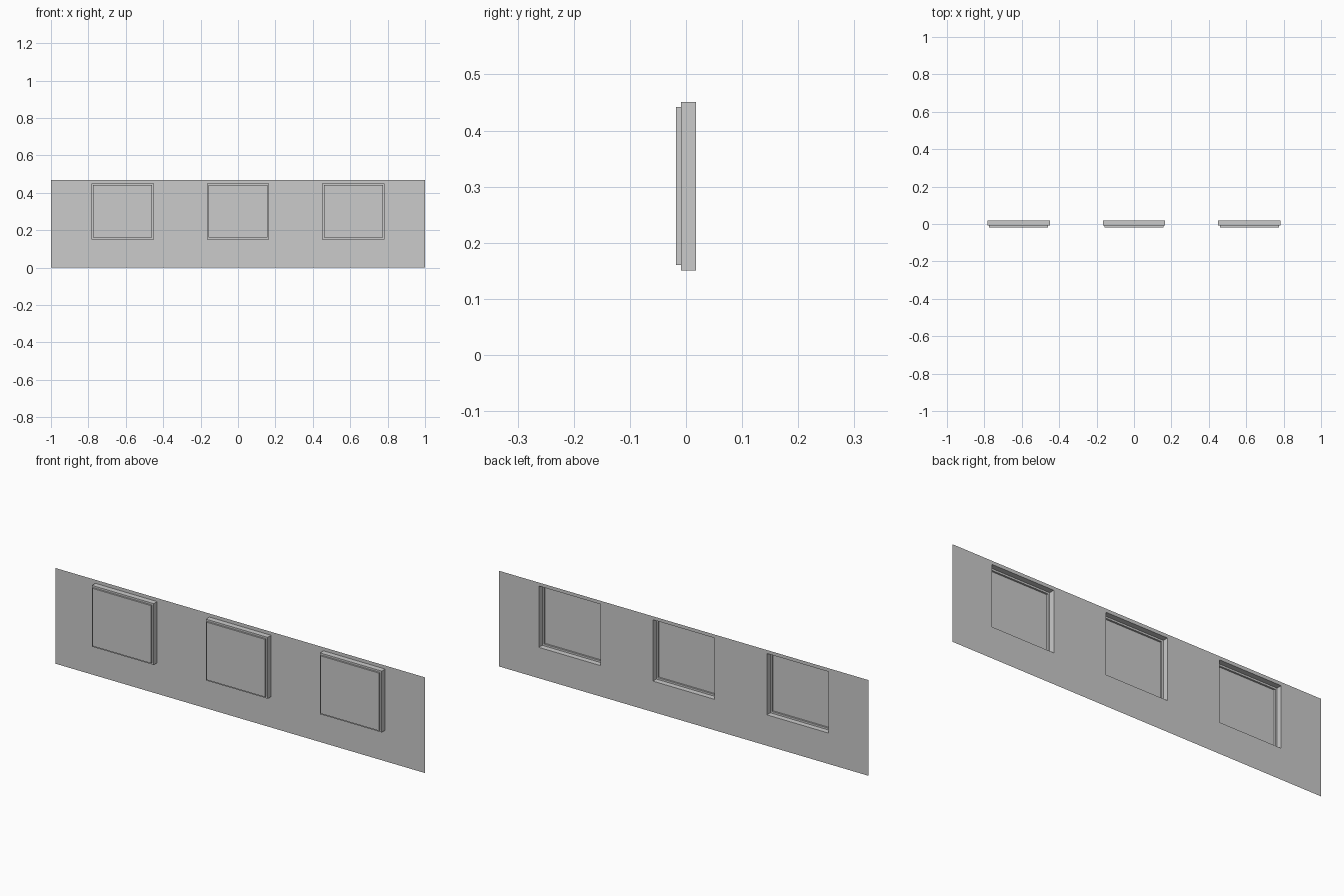
import bpy, bmesh

if "Cube" in bpy.data.objects:
    bpy.data.objects.remove(bpy.data.objects["Cube"])

BACK, MID, FRONT = 0.0175, -0.009, -0.0175
HEIGHT = 0.468
Z0, Z1 = 0.151, 0.451
HALF_W, STEP = 0.167, 0.009
CENTRES = (-0.617, 0.0, 0.617)


def make_object(name, bm):
    mesh = bpy.data.meshes.new(name)
    bm.to_mesh(mesh)
    bm.free()
    obj = bpy.data.objects.new(name, mesh)
    bpy.context.collection.objects.link(obj)
    return obj


def ring(bm, cx, y, inset):
    x0, x1 = cx - HALF_W + inset, cx + HALF_W - inset
    z0, z1 = Z0 + inset, Z1 - inset
    return [bm.verts.new((x, y, z)) for x, z in
            ((x0, z0), (x1, z0), (x1, z1), (x0, z1))]


# Thin wall sheet with three openings
xs = [-1.0] + [c + s * HALF_W for c in CENTRES for s in (-1, 1)] + [1.0]
zs = [0.0, Z0, Z1, HEIGHT]
bm = bmesh.new()
grid = [[bm.verts.new((x, BACK, z)) for z in zs] for x in xs]
for i in range(len(xs) - 1):
    for j in range(len(zs) - 1):
        if j == 1 and i % 2 == 1:
            continue
        bm.faces.new((grid[i][j], grid[i + 1][j],
                      grid[i + 1][j + 1], grid[i][j + 1]))
# merge the coplanar cells so the sheet stays clean
bmesh.ops.dissolve_limit(bm, angle_limit=0.01, verts=bm.verts, edges=bm.edges)
make_object("wall_sheet", bm)

# Stepped window boxes, hollow and open at the back
for n, cx in enumerate(CENTRES, 1):
    bm = bmesh.new()
    rings = [ring(bm, cx, y, inset) for y, inset in
             ((BACK, 0), (MID, 0), (MID, STEP), (FRONT, STEP))]
    for a, b in zip(rings, rings[1:]):
        for k in range(4):
            m = (k + 1) % 4
            bm.faces.new((a[k], a[m], b[m], b[k]))
    bm.faces.new(rings[-1])
    bmesh.ops.recalc_face_normals(bm, faces=bm.faces)
    make_object(f"window_box_{n}", bm)
